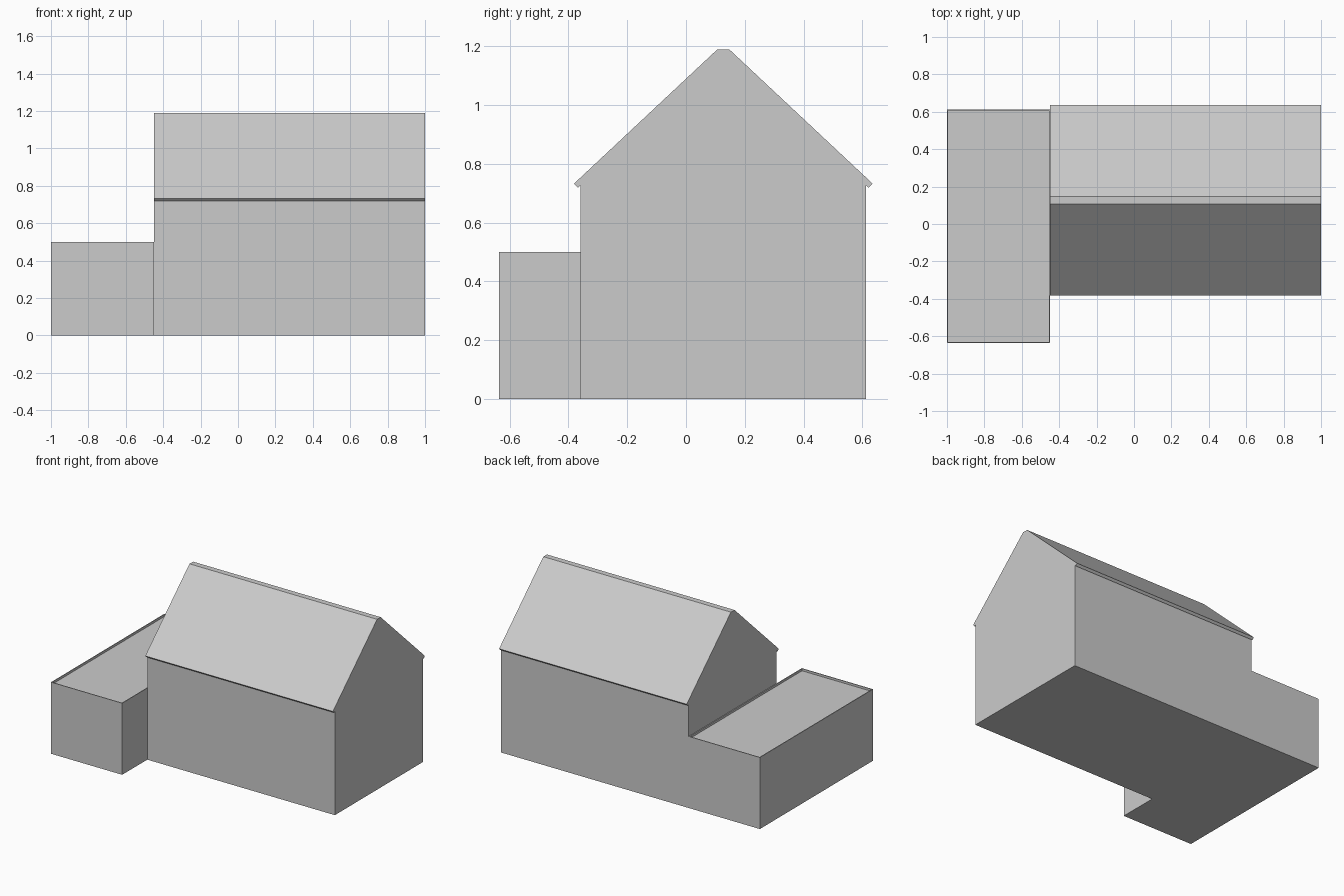
import bpy, bmesh
from mathutils import Vector

cube = bpy.data.objects.get("Cube")
if cube:
    bpy.data.objects.remove(cube, do_unlink=True)

grey = bpy.data.materials.new("plain grey")
grey.use_nodes = True
COLOUR = (0.6, 0.6, 0.6, 1)
grey.diffuse_color = COLOUR
grey.node_tree.nodes["Principled BSDF"].inputs["Base Color"].default_value = COLOUR


def finish(name, bm):
    bmesh.ops.recalc_face_normals(bm, faces=bm.faces)
    mesh = bpy.data.meshes.new(name)
    bm.to_mesh(mesh)
    bm.free()
    mesh.materials.append(grey)
    obj = bpy.data.objects.new(name, mesh)
    bpy.context.collection.objects.link(obj)
    return obj


def extrude(name, points, offset):
    """Solid made by pushing a flat outline along an offset."""
    bm = bmesh.new()
    face = bm.faces.new([bm.verts.new(p) for p in points])
    out = bmesh.ops.extrude_face_region(bm, geom=[face])
    moved = [v for v in out["geom"] if isinstance(v, bmesh.types.BMVert)]
    bmesh.ops.translate(bm, verts=moved, vec=Vector(offset))
    return finish(name, bm)


X_HOUSE, X_END = -0.45, 1.0
RIDGE_Y = 0.127
LENGTH = (X_END - X_HOUSE, 0, 0)


def mirrored(half):
    """Symmetric gable outline from (distance from ridge, height) pairs."""
    left = [(X_HOUSE, RIDGE_Y - d, z) for d, z in half]
    right = [(X_HOUSE, RIDGE_Y + d, z) for d, z in reversed(half)]
    return left + right


# Main house walls with gable ends
extrude("house_walls", mirrored([(0.486, 0), (0.486, 0.733), (0.02, 1.168)]), LENGTH)

# Pitched roof with flat ridge and short square-cut eaves
outer = mirrored([(0.508, 0.733), (0.02, 1.19)])
inner = mirrored([(0.494, 0.719), (0.486, 0.727), (0.02, 1.168)])
extrude("pitched_roof", outer + inner[::-1], LENGTH)

# Side wing with a shallow recessed flat roof
RIM, DEPTH = 0.008, 0.015
bm = bmesh.new()
corners = [(-1, -0.636, 0), (X_HOUSE, -0.636, 0), (X_HOUSE, 0.613, 0), (-1, 0.613, 0)]
base = bm.faces.new([bm.verts.new(c) for c in corners])
out = bmesh.ops.extrude_face_region(bm, geom=[base], use_keep_orig=True)
bmesh.ops.translate(bm, vec=(0, 0, 0.5),
                    verts=[v for v in out["geom"] if isinstance(v, bmesh.types.BMVert)])
bmesh.ops.recalc_face_normals(bm, faces=bm.faces)
top = max(bm.faces, key=lambda f: f.calc_center_median().z)
bmesh.ops.inset_individual(bm, faces=[top], thickness=RIM)
out = bmesh.ops.extrude_discrete_faces(bm, faces=[top])
bmesh.ops.translate(bm, vec=(0, 0, -DEPTH), verts=out["faces"][0].verts)
finish("flat_roof_wing", bm)
